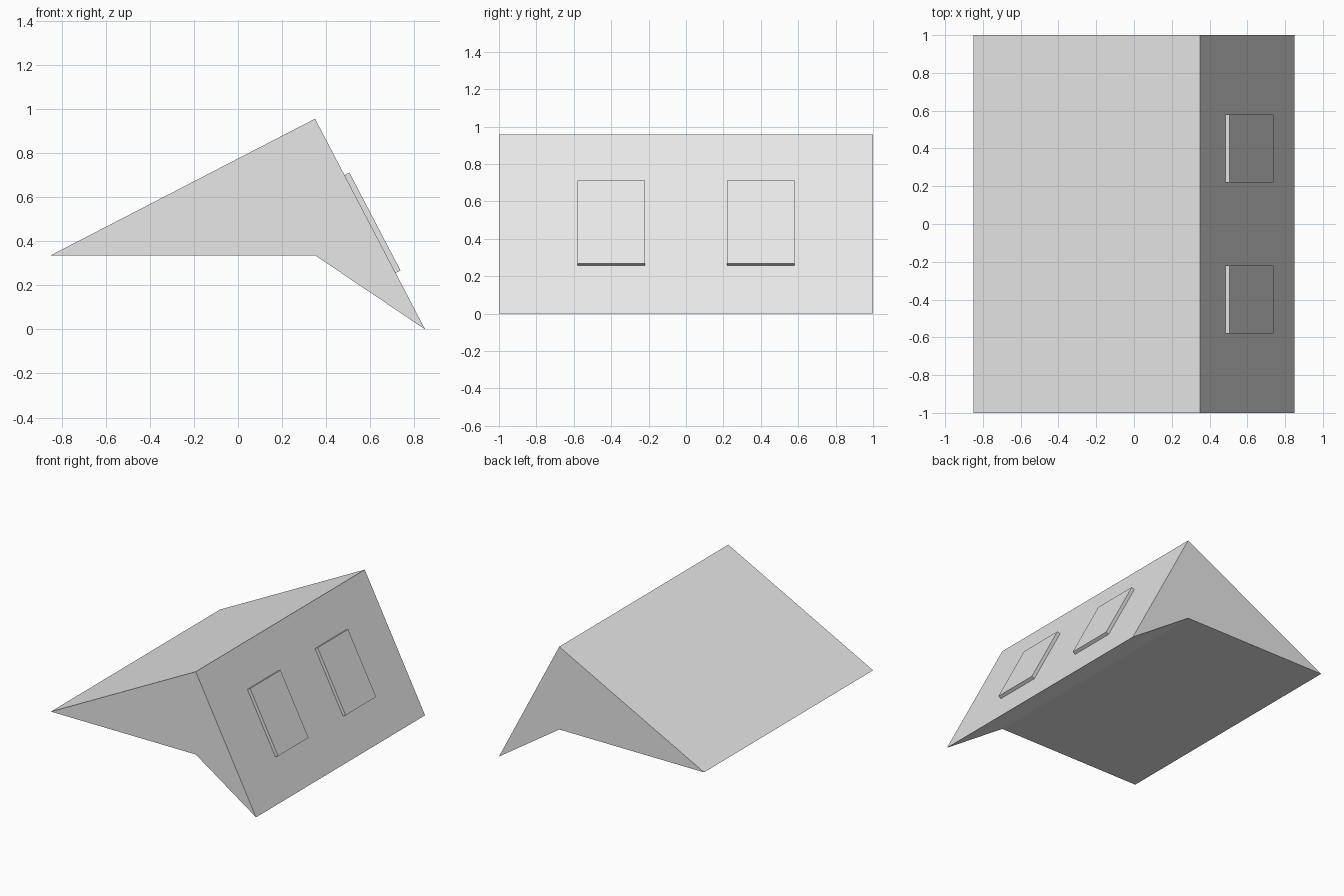
import bpy
import math
from mathutils import Vector

cube = bpy.data.objects.get("Cube")
if cube:
    bpy.data.objects.remove(cube, do_unlink=True)

grey = bpy.data.materials.new("light_grey")
grey.use_nodes = True
colour = (0.8, 0.8, 0.8, 1)
grey.diffuse_color = colour
grey.node_tree.nodes["Principled BSDF"].inputs["Base Color"].default_value = colour


def extrude_profile(name, profile, y0, y1):
    """Solid with a constant x-z outline between two y positions."""
    n = len(profile)
    verts = [(x, y, z) for y in (y0, y1) for x, z in profile]
    faces = [tuple(range(n)), tuple(reversed(range(n, 2 * n)))]
    faces += [(i, i + n, (i + 1) % n + n, (i + 1) % n) for i in range(n)]
    mesh = bpy.data.meshes.new(name)
    mesh.from_pydata(verts, [], faces)
    mesh.materials.append(grey)
    obj = bpy.data.objects.new(name, mesh)
    bpy.context.collection.objects.link(obj)
    return obj


# Wedge body: long roof slope, steep face, notched underside
tail, ridge, foot, notch = (Vector(p) for p in
                            ((-0.85, 0.337), (0.35, 0.957), (0.85, 0), (0.35, 0.337)))
extrude_profile("wedge_body", [tail, notch, foot, ridge], -1, 1)

# Two raised panels lying on the steep face
down = (foot - ridge).normalized()
out = Vector((-down.y, down.x))
top, bottom = ridge + down * 0.289, ridge + down * 0.79
panel = [top, bottom, bottom + out * 0.025, top + out * 0.025]
for name, y in (("front_panel", -0.4), ("back_panel", 0.4)):
    extrude_profile(name, panel, y - 0.18, y + 0.18)
